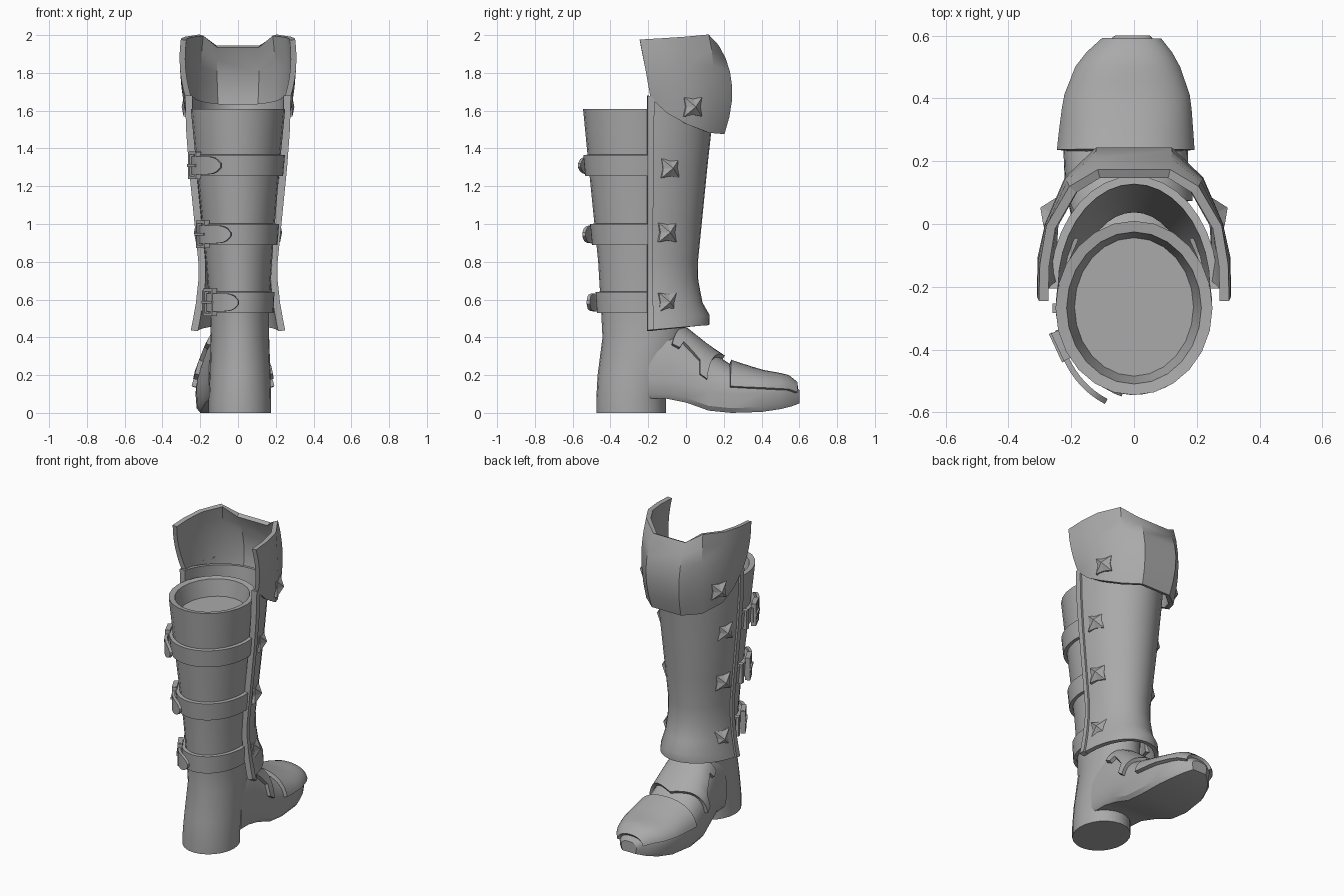
import bpy, bmesh, math
from mathutils import Matrix, Vector

if "Cube" in bpy.data.objects:
    bpy.data.objects.remove(bpy.data.objects["Cube"])

grey = bpy.data.materials.new("plain_grey")
grey.use_nodes = True
grey.diffuse_color = (0.4, 0.4, 0.4, 1)
grey.node_tree.nodes["Principled BSDF"].inputs["Base Color"].default_value = (0.4, 0.4, 0.4, 1)
rad = math.radians


def lookup(table, key):
    """Linear interpolation of a table whose first column is the key."""
    key = min(max(key, table[0][0]), table[-1][0])
    for a, b in zip(table, table[1:]):
        if key <= b[0]:
            f = (key - a[0]) / (b[0] - a[0])
            return [p + (q - p) * f for p, q in zip(a[1:], b[1:])]


def mix(a, b, f):
    return a + (b - a) * f


def finish(name, bm, thickness=0, angle=32):
    mesh = bpy.data.meshes.new(name)
    bm.to_mesh(mesh)
    bm.free()
    ob = bpy.data.objects.new(name, mesh)
    bpy.context.collection.objects.link(ob)
    mesh.materials.append(grey)
    if thickness:
        mod = ob.modifiers.new("thickness", "SOLIDIFY")
        mod.thickness = thickness
        mod.offset = 0
    bpy.ops.object.select_all(action="DESELECT")
    ob.select_set(True)
    bpy.context.view_layer.objects.active = ob
    if thickness:
        bpy.ops.object.modifier_apply(modifier="thickness")
    bpy.ops.object.shade_smooth_by_angle(angle=rad(angle))
    return ob


def loft(name, rows, closed=False, thickness=0, angle=32):
    """Skin rows of points; closed rows also get end caps."""
    bm = bmesh.new()
    vs = [[bm.verts.new(p) for p in row] for row in rows]
    n = len(vs[0])
    for a, b in zip(vs, vs[1:]):
        for i in range(n if closed else n - 1):
            j = (i + 1) % n
            bm.faces.new((a[i], a[j], b[j], b[i]))
    if closed:
        bm.faces.new(vs[0])
        bm.faces.new(vs[-1])
    bmesh.ops.recalc_face_normals(bm, faces=bm.faces)
    return finish(name, bm, thickness, angle)


# Shaft: height, back y, front y, min x, max x
SHAFT = [(0, -.475, -.105, -.155, .175), (.075, -.475, -.105, -.155, .175),
         (.2, -.468, -.07, -.15, .172), (.4, -.442, 0, -.145, .165),
         (.55, -.45, 0, -.15, .165), (.8, -.465, 0, -.17, .18),
         (1, -.485, 0, -.19, .195), (1.3, -.515, 0, -.22, .22), (1.61, -.545, .01, -.25, .25)]


def shaft_point(deg, z, off=0.0):
    back, front, left, right = lookup(SHAFT, z)
    a = rad(deg)
    return Vector(((left + right) / 2 + ((right - left) / 2 + off) * math.cos(a),
                   (back + front) / 2 + ((front - back) / 2 + off) * math.sin(a), z))


angles = [i * 15 for i in range(24)]
levels = [(r[0], 0) for r in SHAFT] + [(1.605, -.035), (1.5, -.05)]
loft("boot_shaft", [[shaft_point(a, z, o) for a in angles] for z, o in levels], True)

# Foot: y, bottom z, top z, min x, max x
FOOT = [(-.2, .075, .5, -.155, .165), (-.1, .075, .49, -.165, .165), (0, .055, .43, -.195, .165),
        (.12, .012, .335, -.22, .17), (.24, 0, .255, -.225, .172), (.4, .005, .205, -.205, .16),
        (.5, .02, .187, -.165, .125), (.56, .035, .172, -.115, .09), (.6, .05, .12, -.06, .05)]


def foot_point(y, deg, off=0.0):
    low, top, left, right = lookup(FOOT, y)
    mid = low + min(.1, .5 * (top - low))
    c, s = math.cos(rad(deg)), math.sin(rad(deg))
    c = math.copysign(abs(c) ** .85, c)
    return Vector(((left + right) / 2 + ((right - left) / 2 + off) * c, y,
                   mid + (top - mid + off) * s ** .85))


def foot_ring(y):
    low, top, left, right = lookup(FOOT, y)
    ring = [foot_point(y, t * 12) for t in range(16)]
    cx, hw = (left + right) / 2, (right - left) / 2
    for k, lift in ((-1, .025), (-.9, 0), (.9, 0), (1, .025)):
        ring.append(Vector((cx + k * hw * .97, y, low + lift)))
    return ring


loft("foot", [foot_ring(r[0]) for r in FOOT], True)

# Toe cap over the front of the foot
cap_rows = []
for i in range(9):
    y = mix(.235, .583, i / 8)
    cap_rows.append([foot_point(y, mix(10, 170, j / 18), .012) for j in range(19)])
loft("toe_cap", cap_rows, thickness=.024)

# Instep plate with a tab at each lower corner
EDGE = [(0, 34), (.2, 33), (.25, 44), (.75, 32), (.8, 14), (1, 12)]
plate_rows = []
for s in (0, .1, .2, .25, .5, .75, .8, .9, 1):
    start = lookup(EDGE, s)[0]
    row = []
    for j in range(17):
        t = mix(start, 180 - start, j / 16)
        row.append(foot_point(mix(0, .2, s) - .09 * abs(math.cos(rad(t))), t, .012))
    plate_rows.append(row)
loft("instep_plate", plate_rows, thickness=.022)

# Shin guard: height, half width, front y
GUARD = [(.45, .225, .11), (.5, .215, .112), (.58, .198, .075), (.7, .185, .052), (.8, .185, .05),
         (1, .205, .07), (1.3, .235, .1), (1.5, .25, .122), (1.65, .255, .14)]


def guard_point(z, deg, off=0.0):
    w, front = lookup(GUARD, z)
    c, s = math.cos(rad(deg)), math.sin(rad(deg))
    lift = 0
    if z <= .5:
        lift = .03 * s - .015
    elif z > 1.6:
        lift = .03 - .05 * s
    return Vector(((w + off) * c, -.205 + (front + .205 + off) * s, z + lift))


loft("shin_guard", [[guard_point(r[0], t * 10) for t in range(19)] for r in GUARD], thickness=.026)
for side, base in (("left", 0), ("right", 174)):
    loft(side + "_guard_rim", [[guard_point(r[0], base + d, .01) for d in (0, 3, 6)] for r in GUARD],
         thickness=.03)

# Knee cuff: each column runs bottom, middle, top on the +x half
CUFF = [((.262, -.185, 1.67), (.292, -.215, 1.82), (.288, -.245, 1.975)),
        ((.262, -.1, 1.59), (.29, -.1, 1.79), (.285, -.13, 1.982)),
        ((.255, 0, 1.53), (.268, 0, 1.76), (.265, -.01, 1.99)),
        ((.19, .115, 1.485), (.208, .14, 1.75), (.195, .11, 2)),
        ((.1, .19, 1.48), (.115, .23, 1.73), (.112, .16, 1.94))]
cuff_rows = []
for i in range(7):
    f = i / 6
    half = []
    for lo, mid, hi in CUFF:
        lo, mid, hi = Vector(lo), Vector(mid), Vector(hi)
        half.append(lo * (1 - f) * (1 - 2 * f) + mid * 4 * f * (1 - f) + hi * f * (2 * f - 1))
    cuff_rows.append(half + [Vector((-p.x, p.y, p.z)) for p in reversed(half)])
loft("knee_cuff", cuff_rows, thickness=.03, angle=28)


# Pyramid studs with pinched sides
def stud(name, x, y, z, turn):
    bm = bmesh.new()
    out = Matrix.Rotation(rad(turn), 4, "Z") @ Matrix.Rotation(rad(90), 4, "Y")
    place = Matrix.Translation((x, y, z)) @ out
    ring, base = [], []
    for k in range(8):
        r = .042 if k % 2 else .072
        a = rad(45 + 45 * k)
        ring.append(bm.verts.new(place @ Vector((r * math.cos(a), r * math.sin(a), .008))))
        base.append(bm.verts.new(place @ Vector((r * math.cos(a), r * math.sin(a), -.025))))
    tip = bm.verts.new(place @ Vector((0, 0, .042)))
    for k in range(8):
        n = (k + 1) % 8
        bm.faces.new((ring[k], ring[n], tip))
        bm.faces.new((base[k], base[n], ring[n], ring[k]))
    bm.faces.new(base)
    bmesh.ops.recalc_face_normals(bm, faces=bm.faces)
    finish(name, bm, angle=10)


SPOTS = [("lower", .19, -.1, .585), ("middle", .2, -.1, .955),
         ("upper", .225, -.085, 1.295), ("cuff", .265, .035, 1.62)]
for label, x, y, z in SPOTS:
    stud("left_" + label + "_stud", x - .005, y, z, 24)
    stud("right_" + label + "_stud", -x + .005, y, z, 156)


# Straps with a frame buckle and a loose rounded tail
def bars(name, place, boxes):
    bm = bmesh.new()
    for centre, size in boxes:
        m = place @ Matrix.Translation(centre) @ Matrix.Diagonal((*size, 1))
        bmesh.ops.create_cube(bm, size=1, matrix=m)
    finish(name, bm)


for label, z, tail_end, buckle in (("lower", .585, -91, -143), ("middle", .945, -99, -149),
                                   ("upper", 1.31, -108, -154)):
    strap = [[shaft_point(mix(14, -200, i / 24), z + h, .012) for i in range(25)] for h in (-.056, .056)]
    loft(label + "_strap", strap, thickness=.022)

    tail = []
    for k in (-1, 0, 1):
        row = []
        for i in range(13):
            f = i / 12
            reach = max(0, (f - .7) / .3)
            height = .047 * math.sqrt(max(.04, 1 - reach ** 2))
            p = shaft_point(mix(buckle - 10, tail_end, f), z, .03 + .035 * f)
            row.append(p + Vector((0, 0, k * height)))
        tail.append(row)
    loft(label + "_strap_tail", tail, thickness=.018)

    spot = shaft_point(buckle, z, .035)
    along = shaft_point(buckle + 4, z, .035) - spot
    place = Matrix.Translation(spot) @ Matrix.Rotation(math.atan2(along.y, along.x), 4, "Z")
    frame = [((sx * .04, 0, 0), (.016, .03, .145)) for sx in (-1, 1)]
    frame += [((0, 0, sz * .065), (.08, .03, .016)) for sz in (-1, 1)]
    frame.append(((0, -.016, 0), (.1, .012, .014)))
    bars(label + "_buckle", place, frame)
    keeper = shaft_point(buckle - 24, z, .024)
    bars(label + "_keeper", Matrix.Translation(keeper) @ Matrix.Rotation(rad(buckle + 66), 4, "Z"),
         [((0, 0, 0), (.03, .03, .125))])
